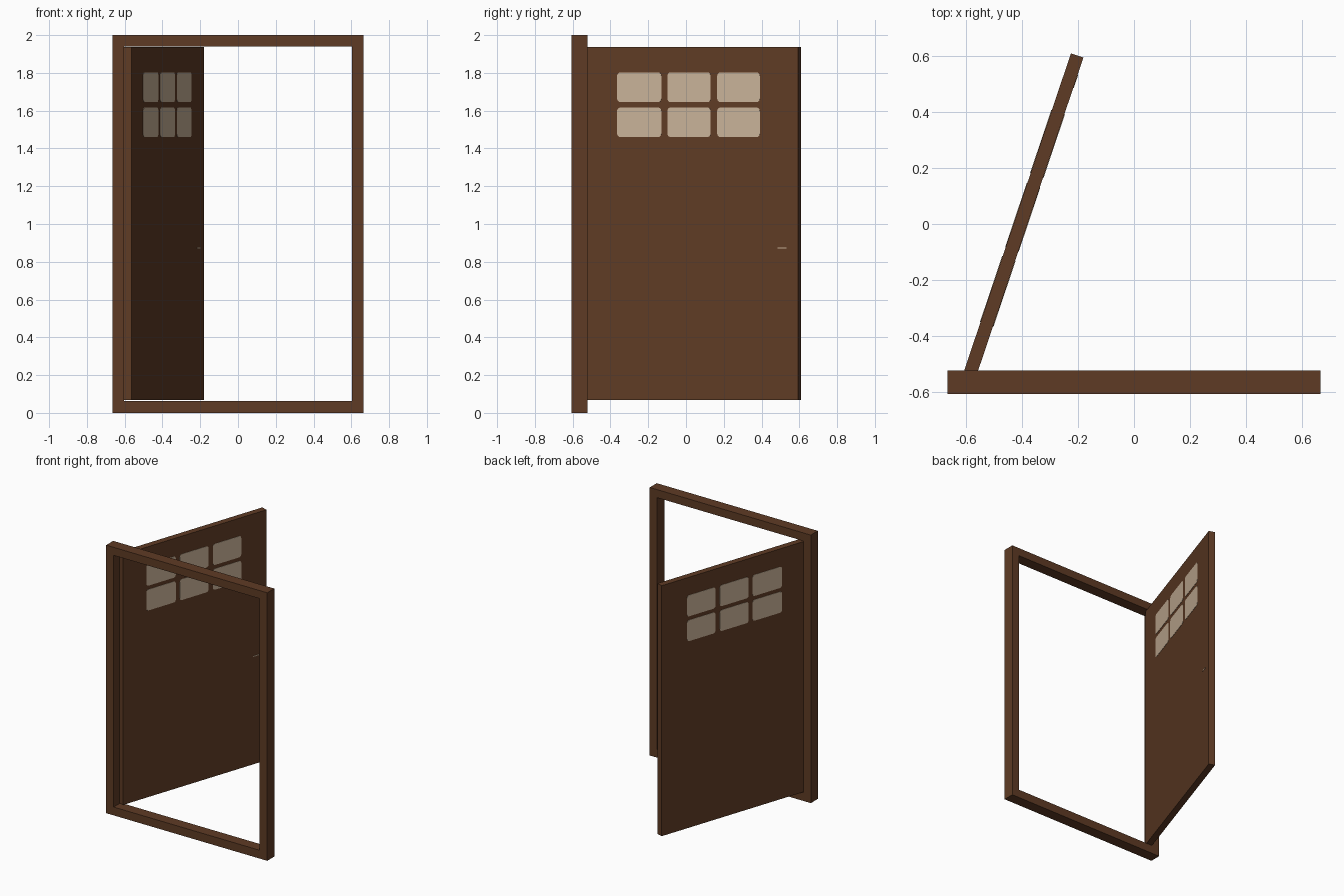
import bpy, bmesh, math
from mathutils import Matrix

if "Cube" in bpy.data.objects:
    bpy.data.objects.remove(bpy.data.objects["Cube"])


def material(name, rgb):
    m = bpy.data.materials.new(name)
    m.diffuse_color = (*rgb, 1.0)
    m.use_nodes = True
    m.node_tree.nodes["Principled BSDF"].inputs["Base Color"].default_value = m.diffuse_color
    return m


wood = material("brown wood", (0.114, 0.044, 0.018))
glass = material("pale glass", (0.58, 0.445, 0.314))


def add_object(name, bm, mat, matrix=Matrix()):
    bmesh.ops.recalc_face_normals(bm, faces=bm.faces)
    me = bpy.data.meshes.new(name)
    bm.to_mesh(me)
    bm.free()
    me.materials.append(mat)
    ob = bpy.data.objects.new(name, me)
    bpy.context.collection.objects.link(ob)
    ob.matrix_world = matrix
    return ob


def prism(name, outline, y0, y1, mat, matrix=Matrix()):
    """Extrude an (x, z) outline from y0 to y1."""
    bm = bmesh.new()
    face = bm.faces.new([bm.verts.new((x, y0, z)) for x, z in outline])
    ext = bmesh.ops.extrude_face_region(bm, geom=[face])
    moved = [g for g in ext["geom"] if isinstance(g, bmesh.types.BMVert)]
    bmesh.ops.translate(bm, verts=moved, vec=(0, y1 - y0, 0))
    return add_object(name, bm, mat, matrix)


def rect(x0, x1, z0, z1):
    return [(x0, z0), (x1, z0), (x1, z1), (x0, z1)]


def rounded(x0, x1, z0, z1, r=0.018, n=3):
    pts = []
    corners = [(x1 - r, z1 - r), (x0 + r, z1 - r), (x0 + r, z0 + r), (x1 - r, z0 + r)]
    for q, (cx, cz) in enumerate(corners):
        for i in range(n + 1):
            a = math.pi / 2 * (q + i / n)
            pts.append((cx + r * math.cos(a), cz + r * math.sin(a)))
    return pts


# Door frame: one closed rectangular ring
bm = bmesh.new()
loops = []
for y in (-0.605, -0.522):
    for outline in (rect(-0.665, 0.665, 0, 2), rect(-0.603, 0.603, 0.062, 1.94)):
        loops.append([bm.verts.new((x, y, z)) for x, z in outline])
fo, fi, bo, bi = loops
for a, b in ((fo, fi), (fi, bi), (bi, bo), (bo, fo)):
    for i in range(4):
        j = (i + 1) % 4
        bm.faces.new((a[i], a[j], b[j], b[i]))
add_object("door_frame", bm, wood)

# Door leaf, swung open about the left jamb
T = 0.047
swing = Matrix.Translation((-0.609, -0.534, 0)) @ Matrix.Rotation(math.radians(71.4), 4, 'Z')
prism("door_leaf", rect(0, 1.205, 0.067, 1.936), -T, 0, wood, swing)

# Six window panes shown on both sides of the leaf
for side, (y0, y1) in {"right": (-T - 0.002, -T + 0.001), "left": (-0.001, 0.002)}.items():
    for c, (u0, u1) in enumerate(((0.195, 0.442), (0.476, 0.717), (0.754, 0.992))):
        for r, (z0, z1) in enumerate(((1.46, 1.617), (1.645, 1.803))):
            prism(f"window_pane_{side}_{r}_{c}", rounded(u0, u1, z0, z1), y0, y1, glass, swing)

# Small latch mark on the right face
prism("latch_mark", rect(1.09, 1.14, 0.87, 0.876), -T - 0.002, -T + 0.001, glass, swing)
